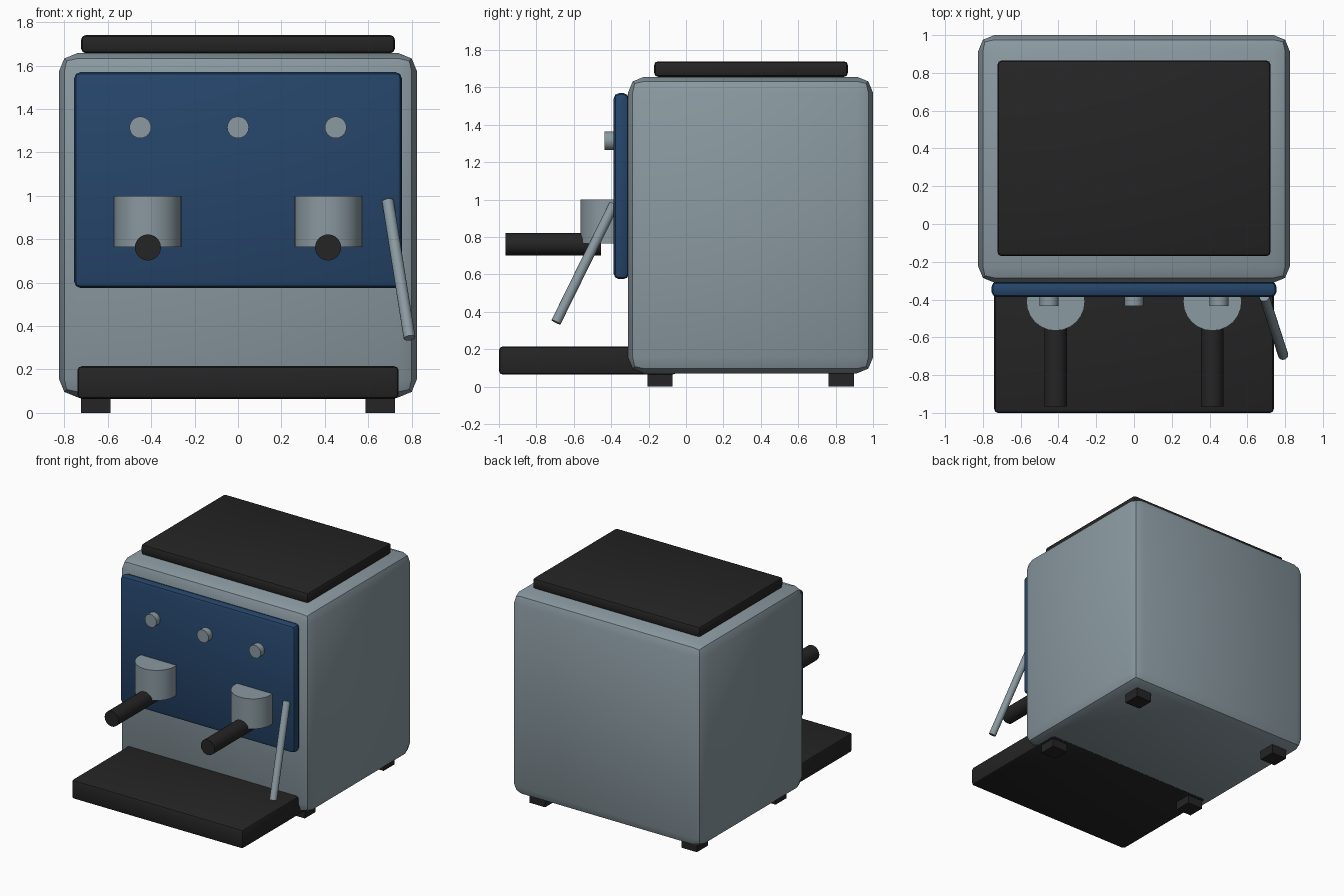
import bpy
import math
from mathutils import Vector

if "Cube" in bpy.data.objects:
    bpy.data.objects.remove(bpy.data.objects["Cube"])


def material(name, rgb):
    m = bpy.data.materials.new(name)
    m.diffuse_color = (*rgb, 1)
    m.use_nodes = True
    m.node_tree.nodes["Principled BSDF"].inputs["Base Color"].default_value = m.diffuse_color
    return m


STEEL = material("steel grey", (0.255, 0.320, 0.355))
BLUE = material("panel blue", (0.019, 0.060, 0.145))
BLACK = material("soft black", (0.018, 0.018, 0.018))


def finish(name, mat):
    ob = bpy.context.object
    ob.name = name
    ob.data.materials.append(mat)
    return ob


def box(name, mat, lo, hi, bevel=0.0, segments=2):
    """Box between two corners, with optional rounded edges."""
    lo, hi = Vector(lo), Vector(hi)
    bpy.ops.mesh.primitive_cube_add(size=1, location=(lo + hi) / 2)
    ob = finish(name, mat)
    ob.scale = hi - lo
    bpy.ops.object.transform_apply(location=False, rotation=False, scale=True)
    if bevel:
        mod = ob.modifiers.new("rounded edges", "BEVEL")
        mod.width = bevel
        mod.segments = segments
        bpy.ops.object.modifier_apply(modifier=mod.name)
        bpy.ops.object.shade_smooth_by_angle(angle=math.radians(30))
    return ob


def rod(name, mat, start, end, radius, sides=24):
    """Cylinder running between two points."""
    a, b = Vector(start), Vector(end)
    bpy.ops.mesh.primitive_cylinder_add(
        vertices=sides, radius=radius, depth=(b - a).length, location=(a + b) / 2,
        rotation=(b - a).to_track_quat('Z', 'Y').to_euler())
    ob = finish(name, mat)
    bpy.ops.object.shade_smooth_by_angle(angle=math.radians(30))
    return ob


# Housing, front panel, cup shelf and drip tray
box("housing", STEEL, (-0.825, -0.31, 0.072), (0.825, 1.0, 1.657), 0.085)
box("front_panel", BLUE, (-0.755, -0.387, 0.575), (0.755, -0.305, 1.57), 0.03)
box("cup_shelf", BLACK, (-0.722, -0.17, 1.657), (0.722, 0.865, 1.74), 0.02)
box("drip_tray", BLACK, (-0.74, -1.0, 0.065), (0.74, -0.05, 0.215), 0.02)

# Feet
for x in (-0.655, 0.655):
    for y in (-0.14, 0.83):
        box("foot", BLACK, (x - 0.067, y - 0.067, 0), (x + 0.067, y + 0.067, 0.085))

# Buttons
for x in (-0.45, 0, 0.45):
    rod("button", STEEL, (x, -0.435, 1.315), (x, -0.38, 1.315), 0.05)

# Brew heads with their handles
for x in (-0.415, 0.415):
    rod("brew_head", STEEL, (x, -0.41, 0.765), (x, -0.41, 1.0), 0.155)
    rod("brew_handle", BLACK, (x, -0.965, 0.762), (x, -0.455, 0.762), 0.06)

# Steam wand
rod("steam_wand", STEEL, (0.79, -0.695, 0.345), (0.69, -0.385, 0.975), 0.027, 16)
